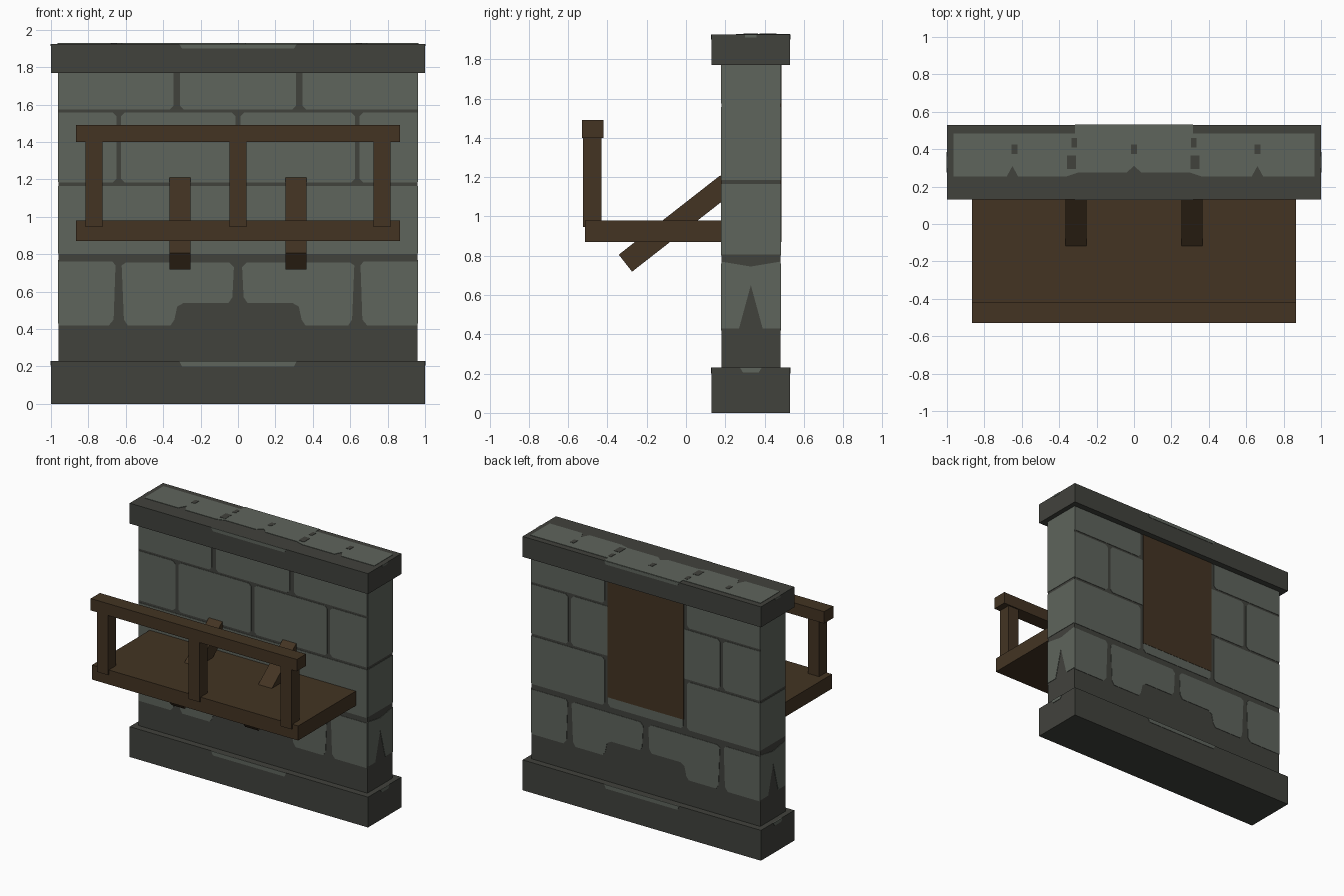
import bpy, bmesh, math
from mathutils import Matrix

if "Cube" in bpy.data.objects:
    bpy.data.objects.remove(bpy.data.objects["Cube"])


def mat(name, rgb):
    m = bpy.data.materials.new(name)
    m.diffuse_color = (*rgb, 1)
    m.use_nodes = True
    m.node_tree.nodes["Principled BSDF"].inputs["Base Color"].default_value = m.diffuse_color
    return m


MORTAR = mat("dark stone", (0.053, 0.054, 0.046))
STONE = mat("light stone", (0.113, 0.128, 0.107))
WOOD = mat("brown wood", (0.056, 0.034, 0.0165))


def finish(name, bm, m):
    bmesh.ops.recalc_face_normals(bm, faces=bm.faces)
    me = bpy.data.meshes.new(name)
    bm.to_mesh(me)
    bm.free()
    me.materials.append(m)
    ob = bpy.data.objects.new(name, me)
    bpy.context.collection.objects.link(ob)
    return ob


def box(name, x, y, z, m, tilt=0):
    """Box from (min, max) pairs, optionally tilted about its own x axis."""
    bm = bmesh.new()
    bmesh.ops.create_cube(bm, size=1)
    size = [b - a for a, b in (x, y, z)]
    mid = [(a + b) / 2 for a, b in (x, y, z)]
    bm.transform(Matrix.Translation(mid) @ Matrix.Rotation(tilt, 4, 'X')
                 @ Matrix.Diagonal((*size, 1)))
    return finish(name, bm, m)


def plates(name, shapes, place, m, height=0.003):
    """Thin prisms: place(u, v, d) maps an outline onto a wall side."""
    bm = bmesh.new()
    for pts in shapes:
        lo = [bm.verts.new(place(u, v, -0.004)) for u, v in pts]
        hi = [bm.verts.new(place(u, v, height)) for u, v in pts]
        bm.faces.new(lo)
        bm.faces.new(hi)
        n = len(pts)
        for i in range(n):
            j = (i + 1) % n
            bm.faces.new((lo[i], lo[j], hi[j], hi[i]))
    return finish(name, bm, m)


def rect(a, b, c, d):
    return [(a, c), (b, c), (b, d), (a, d)]


def brick(a, b, c, d, k=0.02):
    """Rectangle with clipped corners, except at the wall ends and cap."""
    kl = 0 if a <= -0.96 else k
    kr = 0 if b >= 0.96 else k
    kt = 0 if d >= 1.77 else k
    pts = [(a + kl, c), (b - kr, c), (b, c + k), (b, d - kt),
           (b - min(kr, kt), d), (a + min(kl, kt), d), (a, d - kt), (a, c + k)]
    return list(dict.fromkeys(pts))


def mirrored(shapes):
    return shapes + [[(-u, v) for u, v in s] for s in shapes]


# Stone wall, foot and cap
box("wall_body", (-0.96, 0.96), (0.18, 0.48), (0.2, 1.8), MORTAR)
box("wall_foot", (-1, 1), (0.13, 0.53), (0, 0.23), MORTAR)
box("wall_cap", (-1, 1), (0.13, 0.53), (1.77, 1.925), MORTAR)

# Brick layout for the two long sides
bottom_row = [
    [(-0.96, 0.42), (-0.69, 0.42), (-0.665, 0.45), (-0.655, 0.74),
     (-0.67, 0.76), (-0.96, 0.76)],
    [(-0.59, 0.42), (-0.36, 0.42), (-0.34, 0.45), (-0.325, 0.52),
     (-0.29, 0.54), (-0.05, 0.54), (-0.03, 0.57), (-0.022, 0.73),
     (-0.045, 0.755), (-0.60, 0.755), (-0.622, 0.74), (-0.61, 0.45)],
]
bricks = mirrored(bottom_row + [
    brick(-0.96, -0.345, 0.80, 1.165),
    brick(-0.96, -0.65, 1.183, 1.558),
    brick(-0.625, -0.013, 1.183, 1.558),
    brick(-0.96, -0.345, 1.574, 1.77),
]) + [brick(-0.315, 0.315, 0.80, 1.165), brick(-0.31, 0.31, 1.574, 1.77)]
edge_strips = [[(-0.3, 0.2), (0.3, 0.2), (0.315, 0.23), (-0.315, 0.23)],
               [(-0.3, 1.9), (0.3, 1.9), (0.315, 1.925), (-0.315, 1.925)]]
for side, s in (("front", -1), ("back", 1)):
    plates(side + "_bricks", bricks,
           lambda u, v, d: (u, 0.33 + s * (0.15 + d), v), STONE)
    plates(side + "_worn_edges", edge_strips,
           lambda u, v, d: (u, 0.33 + s * (0.2 + d), v), STONE)

# End bricks, with the dark wedge at the bottom
end_bricks = [
    [(0.18, 0.43), (0.27, 0.43), (0.3, 0.54), (0.33, 0.65), (0.36, 0.54),
     (0.39, 0.43), (0.48, 0.43), (0.48, 0.77), (0.33, 0.745), (0.18, 0.77)],
    rect(0.18, 0.48, 0.805, 1.165), rect(0.18, 0.48, 1.185, 1.77)]
end_strips = [[(0.29, 0.205), (0.37, 0.205), (0.385, 0.23), (0.275, 0.23)],
              rect(0.3, 0.36, 1.912, 1.925)]
for side, s in (("left", -1), ("right", 1)):
    plates(side + "_end_bricks", end_bricks,
           lambda u, v, d: (s * (0.96 + d), u, v), STONE)
    plates(side + "_end_worn_edges", end_strips,
           lambda u, v, d: (s * (1 + d), u, v), STONE)

# Worn top of the cap with small dark pits
top_shape = [(-0.965, 0.255), (-0.68, 0.255), (-0.65, 0.31), (-0.62, 0.255),
             (-0.36, 0.255), (-0.3, 0.275), (-0.04, 0.275), (0, 0.31),
             (0.04, 0.275), (0.3, 0.275), (0.36, 0.255), (0.63, 0.255),
             (0.66, 0.31), (0.69, 0.255), (0.965, 0.255), (0.965, 0.485),
             (0.315, 0.485), (0.315, 0.53), (-0.315, 0.53), (-0.315, 0.485),
             (-0.965, 0.485)]


def on_top(u, v, d):
    return (u, v, 1.925 + d)


plates("cap_top_stone", [top_shape], on_top, STONE)
pits = [rect(x - w, x + w, y - h, y + h) for x, y, w, h in (
    (-0.64, 0.4, 0.016, 0.025), (0, 0.4, 0.016, 0.025),
    (0.66, 0.4, 0.016, 0.025), (-0.335, 0.33, 0.024, 0.037),
    (0.325, 0.33, 0.024, 0.037), (-0.32, 0.435, 0.014, 0.025),
    (0.32, 0.435, 0.014, 0.025))]
plates("cap_top_pits", pits, on_top, MORTAR, 0.005)

# Wooden door panel flush with the back
plates("back_door_panel", [rect(-0.32, 0.32, 0.87, 1.77)],
       lambda u, v, d: (u, 0.48 + d, v), WOOD, 0.005)

# Balcony floor, rail, posts and slanted braces
box("balcony_floor", (-0.865, 0.865), (-0.515, 0.2), (0.87, 0.98), WOOD)
box("balcony_rail", (-0.865, 0.865), (-0.53, -0.42), (1.4, 1.49), WOOD)
for x in (-0.77, 0, 0.77):
    box("balcony_post", (x - 0.046, x + 0.046), (-0.525, -0.43),
        (0.945, 1.41), WOOD)
for x in (-0.31, 0.31):
    box("balcony_brace", (x - 0.057, x + 0.057), (-0.378, 0.278),
        (0.909, 1.019), WOOD, math.radians(38)).location = (0, 0, 0)
